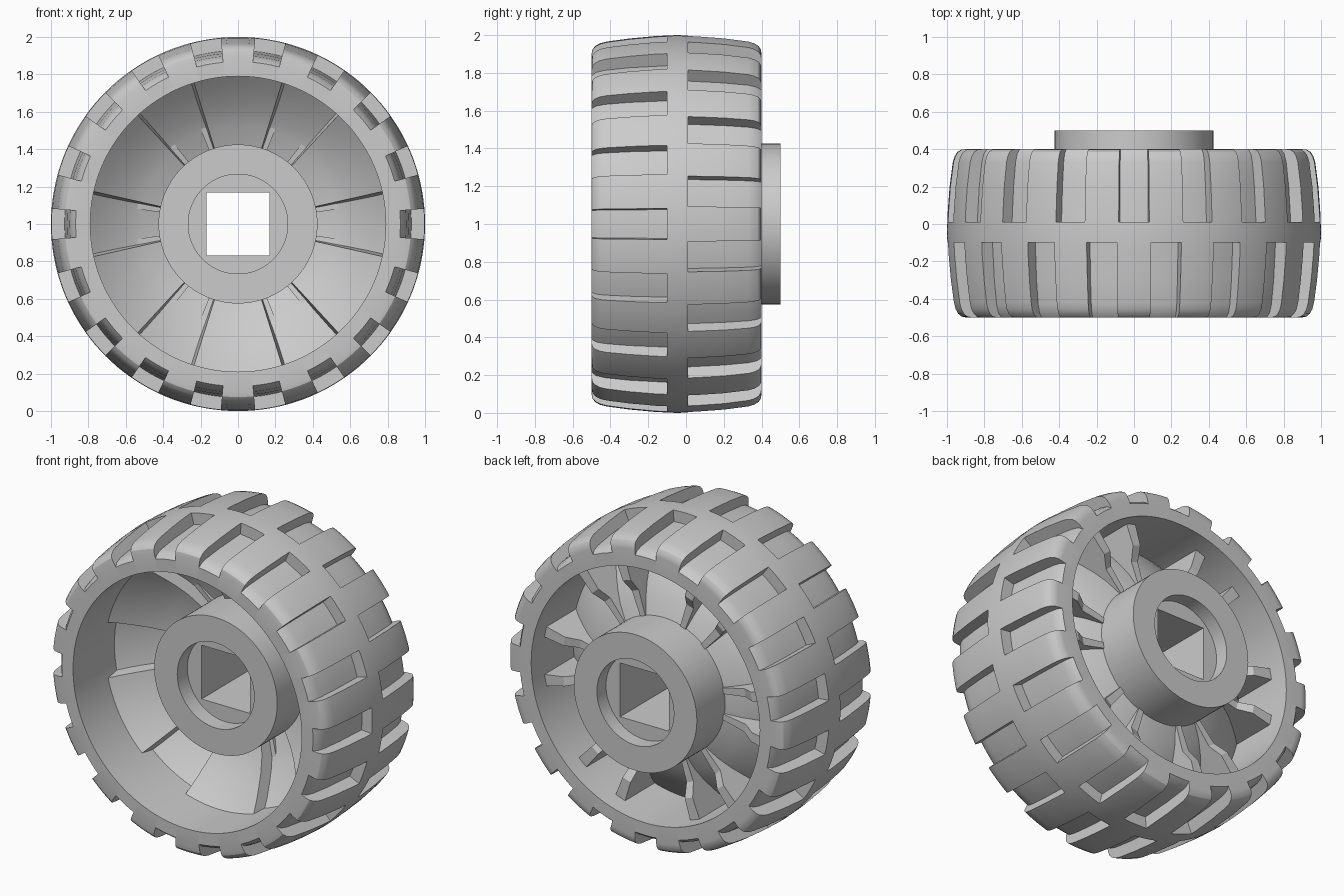
import bpy, bmesh, math
from math import radians, cos, sin

if "Cube" in bpy.data.objects:
    bpy.data.objects.remove(bpy.data.objects["Cube"])


def sweep(bm, profile, a0, a1, n, draft=None):
    """Sweep a closed (r, y) profile round the y axis; full turns close up."""
    full = abs(a1 - a0 - 360) < 1e-6
    draft = draft or [0] * len(profile)
    mid = (a0 + a1) / 2
    rings = []
    for i in range(n if full else n + 1):
        a = a0 + (a1 - a0) * i / n
        ring = []
        for (r, y), d in zip(profile, draft):
            k = 1 if full else 1 - d / ((a1 - a0) / 2)
            t = radians(mid + (a - mid) * k)
            ring.append(bm.verts.new((r * cos(t), y, 1 + r * sin(t))))
        rings.append(ring)
    new = []
    m = len(profile)
    for i in range(n):
        A, B = rings[i], rings[(i + 1) % len(rings)]
        for j in range(m):
            k = (j + 1) % m
            new.append(bm.faces.new((A[j], A[k], B[k], B[j])))
    if not full:
        new.append(bm.faces.new(rings[0]))
        new.append(bm.faces.new(rings[-1]))
    bmesh.ops.recalc_face_normals(bm, faces=new)


def finish(bm, name):
    mesh = bpy.data.meshes.new(name)
    bm.to_mesh(mesh)
    bm.free()
    ob = bpy.data.objects.new(name, mesh)
    bpy.context.collection.objects.link(ob)
    return ob


def cut(ob, cutter):
    bpy.context.view_layer.objects.active = ob
    mod = ob.modifiers.new("cut", 'BOOLEAN')
    mod.operation = 'DIFFERENCE'
    mod.solver = 'EXACT'
    mod.object = cutter
    bpy.ops.object.modifier_apply(modifier=mod.name)
    bpy.data.objects.remove(cutter, do_unlink=True)


def smooth(ob):
    bpy.ops.object.select_all(action='DESELECT')
    ob.select_set(True)
    bpy.context.view_layer.objects.active = ob
    bpy.ops.object.shade_smooth_by_angle(angle=radians(28))


# Tyre: crowned ring with rounded shoulders
bm = bmesh.new()
sweep(bm, [(.79, -.5), (.90, -.5), (.925, -.495), (.943, -.48), (.957, -.455),
           (.966, -.42), (.982, -.3), (.995, -.16), (1, -.05), (.997, .05),
           (.986, .2), (.969, .33), (.96, .36), (.945, .385), (.925, .397),
           (.90, .4), (.79, .4)], 0, 360, 144)
tyre = finish(bm, "tyre")

# Tread grooves: two staggered rows of 18
front_groove = [(.868, -.6), (.868, -.5), (.888, -.475), (.9, -.43), (.915, -.3),
                (.927, -.1), (1.1, -.1), (1.1, -.6)]
back_groove = [(.868, .5), (.868, .4), (.888, .375), (.9, .33), (.915, .2),
               (.927, .01), (1.1, .01), (1.1, .5)]
bm = bmesh.new()
for i in range(18):
    for prof, off in ((front_groove, 0), (back_groove, 10)):
        a = i * 20 + off
        sweep(bm, prof, a - 4.7, a + 4.7, 4)
cut(tyre, finish(bm, "groove_cutter"))
smooth(tyre)

# Web: dished disc joining hub and tyre
R = [.81, .74, .67, .6, .52, .4]
FRONT = [-.2, -.135, -.08, -.03, .015, .06]
bm = bmesh.new()
sweep(bm, [(r, y + .09) for r, y in zip(R, FRONT)]
      + [(r, y + .17) for r, y in reversed(list(zip(R, FRONT)))], 0, 360, 120)
smooth(finish(bm, "web"))

# Six raised panels on the front of the web, with drafted sides
bm = bmesh.new()
for i in range(6):
    a = 30 + i * 60
    sweep(bm, list(zip(R, FRONT)) + [(r, y + .11) for r, y in reversed(list(zip(R, FRONT)))],
          a - 18.5, a + 18.5, 12, draft=[1.2] * 6 + [0] * 6)
smooth(finish(bm, "web_panels"))

# Paired ribs on the back of the web
bm = bmesh.new()
prof = [(.81, -.05), (.81, .28), (.66, .28), (.58, .23), (.4, .23), (.4, .12), (.6, .08)]
for i in range(6):
    for s in (-1, 1):
        a = i * 60 + s * 11
        sweep(bm, prof, a - 2.5, a + 2.5, 1)
finish(bm, "back_ribs")

# Hub: cylinder with a counterbore at both ends and a square through hole
bm = bmesh.new()
sweep(bm, [(.266, -.22), (.425, -.22), (.425, .5), (.266, .5)], 0, 360, 96)
smooth(finish(bm, "hub"))

bm = bmesh.new()
N = 96
W = .168
ends = []
for y in (-.12, .41):
    outer, inner = [], []
    for i in range(N):
        t = radians(360 * i / N)
        c, s = cos(t), sin(t)
        k = W / max(abs(c), abs(s))
        outer.append(bm.verts.new((.268 * c, y, 1 + .268 * s)))
        inner.append(bm.verts.new((k * c, y, 1 + k * s)))
    ends.append((outer, inner))
(o0, i0), (o1, i1) = ends
for i in range(N):
    j = (i + 1) % N
    for a, b in ((o0, i0), (i0, i1), (i1, o1), (o1, o0)):
        bm.faces.new((a[i], a[j], b[j], b[i]))
bmesh.ops.recalc_face_normals(bm, faces=bm.faces)
finish(bm, "axle_socket")
